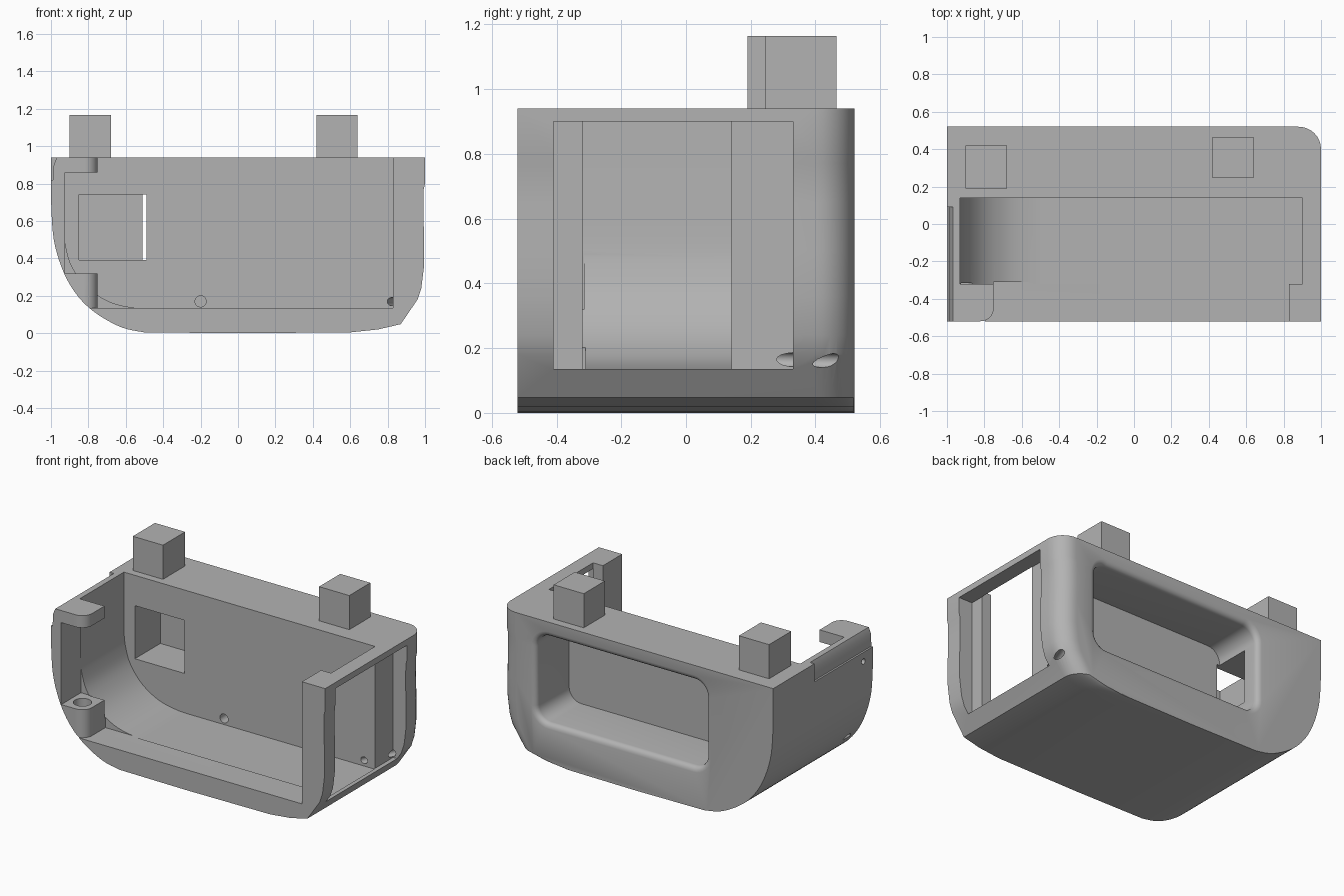
import bpy, bmesh, math
from mathutils import Vector

if "Cube" in bpy.data.objects:
    bpy.data.objects.remove(bpy.data.objects["Cube"], do_unlink=True)

grey = bpy.data.materials.new("plain grey")
grey.use_nodes = True
colour = (0.45, 0.45, 0.45, 1)
grey.diffuse_color = colour
grey.node_tree.nodes["Principled BSDF"].inputs["Base Color"].default_value = colour


def loft(name, rings):
    """Closed solid through rings that share one point count."""
    bm = bmesh.new()
    rows = [[bm.verts.new(p) for p in ring] for ring in rings]
    for a, b in zip(rows, rows[1:]):
        for i in range(len(a)):
            j = (i + 1) % len(a)
            bm.faces.new((a[i], a[j], b[j], b[i]))
    bm.faces.new(rows[0])
    bm.faces.new(rows[-1])
    bmesh.ops.recalc_face_normals(bm, faces=bm.faces)
    mesh = bpy.data.meshes.new(name)
    bm.to_mesh(mesh)
    bm.free()
    mesh.materials.append(grey)
    obj = bpy.data.objects.new(name, mesh)
    bpy.context.collection.objects.link(obj)
    return obj


def prism_y(name, pts, y0, y1):
    return loft(name, [[(x, y, z) for x, z in pts] for y in (y0, y1)])


def box(name, xs, ys, zs):
    pts = [(xs[0], zs[0]), (xs[1], zs[0]), (xs[1], zs[1]), (xs[0], zs[1])]
    return prism_y(name, pts, *ys)


def rod(name, start, end, r, n=20):
    start, end = Vector(start), Vector(end)
    axis = (end - start).normalized()
    u = axis.orthogonal().normalized()
    v = axis.cross(u)
    turn = [math.tau * i / n for i in range(n)]
    return loft(name, [[c + r * (math.cos(t) * u + math.sin(t) * v) for t in turn]
                       for c in (start, end)])


def smooth_path(ctrl, steps=5):
    """Catmull-Rom curve through the control points."""
    ext = [ctrl[0]] + ctrl + [ctrl[-1]]
    out = []
    for k in range(len(ctrl) - 1):
        a, b, c, d = (Vector(p) for p in ext[k:k + 4])
        for i in range(steps):
            t = i / steps
            p = 0.5 * (2 * b + (c - a) * t + (2 * a - 5 * b + 4 * c - d) * t * t
                       + (3 * b - a - 3 * c + d) * t ** 3)
            out.append(tuple(p))
    return out + [ctrl[-1]]


def rounded_rect(x0, x1, z0, z1, r, n=8):
    out = []
    for k, (cx, cz) in enumerate([(x1 - r, z1 - r), (x0 + r, z1 - r),
                                  (x0 + r, z0 + r), (x1 - r, z0 + r)]):
        for i in range(n + 1):
            t = math.pi / 2 * (k + i / n)
            out.append((cx + r * math.cos(t), cz + r * math.sin(t)))
    return out


def cut(target, cutter):
    cutter.hide_render = True
    mod = target.modifiers.new("cut", "BOOLEAN")
    mod.operation = "DIFFERENCE"
    mod.solver = "EXACT"
    mod.object = cutter
    bpy.context.view_layer.objects.active = target
    bpy.ops.object.modifier_apply(modifier=mod.name)
    bpy.data.objects.remove(cutter, do_unlink=True)


# Outer shell: curved section, with the left rear corner rounded
TOP = 0.94
left_curve = smooth_path([(-1, 0.72), (-0.985, 0.5), (-0.93, 0.32), (-0.85, 0.19),
                          (-0.75, 0.1), (-0.62, 0.03), (-0.5, 0.004)])
right_side = [(0, 0), (0.6, 0.004), (0.75, 0.02), (0.87, 0.048), (0.96, 0.18), (0.98, 0.24),
              (0.995, 0.36), (0.995, 0.5), (0.991, 0.65), (0.993, 0.77), (1, 0.8), (1, TOP)]
section = [(-1, TOP)] + left_curve + right_side
R = 0.12
slices = [(-0.52, 0)]
for i in range(9):
    t = math.pi / 2 * i / 8
    slices.append((0.52 - R + R * math.sin(t), R * (1 - math.cos(t))))
shell = loft("shell", [[(x - d if x > 0.3 else x, y, z) for x, z in section]
                       for y, d in slices])

# Main cavity, open at the top
inner_curve = smooth_path([(-0.93, 0.55), (-0.92, 0.46), (-0.885, 0.35), (-0.8, 0.24),
                           (-0.68, 0.165), (-0.55, 0.135), (-0.45, 0.13)])
cavity = [(-0.93, 1.2)] + inner_curve + [(0.902, 0.13), (0.902, 1.2)]
cut(shell, prism_y("cavity_cutter", cavity, -0.32, 0.14))

# Front opening, leaving rounded lugs on the right side
lug_r = 0.07
arc = [(-0.75 - lug_r * (1 - math.cos(t)), -0.45 - lug_r * math.sin(t))
       for t in [math.pi / 2 * i / 8 for i in range(9)]]
plan = [(0.83, -0.6), (0.83, -0.31), (-0.75, -0.31)] + arc + [(-0.82, -0.6)]
cut(shell, loft("opening_cutter", [[(x, y, z) for x, y in plan] for z in (0.135, 1.2)]))
cut(shell, box("lug_gap_cutter", (-0.925, -0.7), (-0.6, -0.315), (0.32, 0.86)))
cut(shell, rod("lug_hole_cutter", (-0.84, -0.42, 0.22), (-0.84, -0.42, 0.4), 0.055, 28))

# Side window
cut(shell, box("window_cutter", (0.9, 1.2), (-0.41, 0.33), (0.135, 0.9)))

# Rear handle recess with a softened rim
rings = []
for y, grow in [(0.175, 0), (0.485, 0), (0.497, 0.002), (0.508, 0.009),
                (0.516, 0.02), (0.52, 0.035), (0.56, 0.035)]:
    pts = rounded_rect(-0.51 - grow, 0.73 + grow, 0.27 - grow, 0.84 + grow, 0.09 + grow)
    rings.append([(x, y, z) for x, z in pts])
cut(shell, loft("recess_cutter", rings))

# Square pocket in the inner wall
cut(shell, box("pocket_cutter", (-0.85, -0.49), (0.1, 0.405), (0.39, 0.74)))

# Screw and pin holes
cut(shell, rod("screw_cutter", (-0.2, 0.1, 0.17), (-0.2, 0.3, 0.17), 0.03))
cut(shell, rod("corner_screw_cutter", (0.79, 0.06, 0.17), (1.01, 0.62, 0.158), 0.022))
cut(shell, rod("pin_cutter", (-1.1, -0.42, 0.76), (-0.96, -0.42, 0.76), 0.018))

# Shallow sloped relief on the upper right side
relief = [(-1.1, 0.82), (-0.988, 0.82), (-0.985, 0.9), (-0.96, 0.96), (-1.1, 0.96)]
cut(shell, prism_y("relief_cutter", relief, -0.7, 0.09))

# Locating pegs on top
pegs = [box("right_peg", (-0.9, -0.68), (0.19, 0.42), (TOP, 1.165)),
        box("left_peg", (0.42, 0.64), (0.245, 0.465), (TOP, 1.165))]

bpy.ops.object.select_all(action="DESELECT")
shell.select_set(True)
bpy.context.view_layer.objects.active = shell
bpy.ops.object.shade_smooth_by_angle(angle=math.radians(25))
